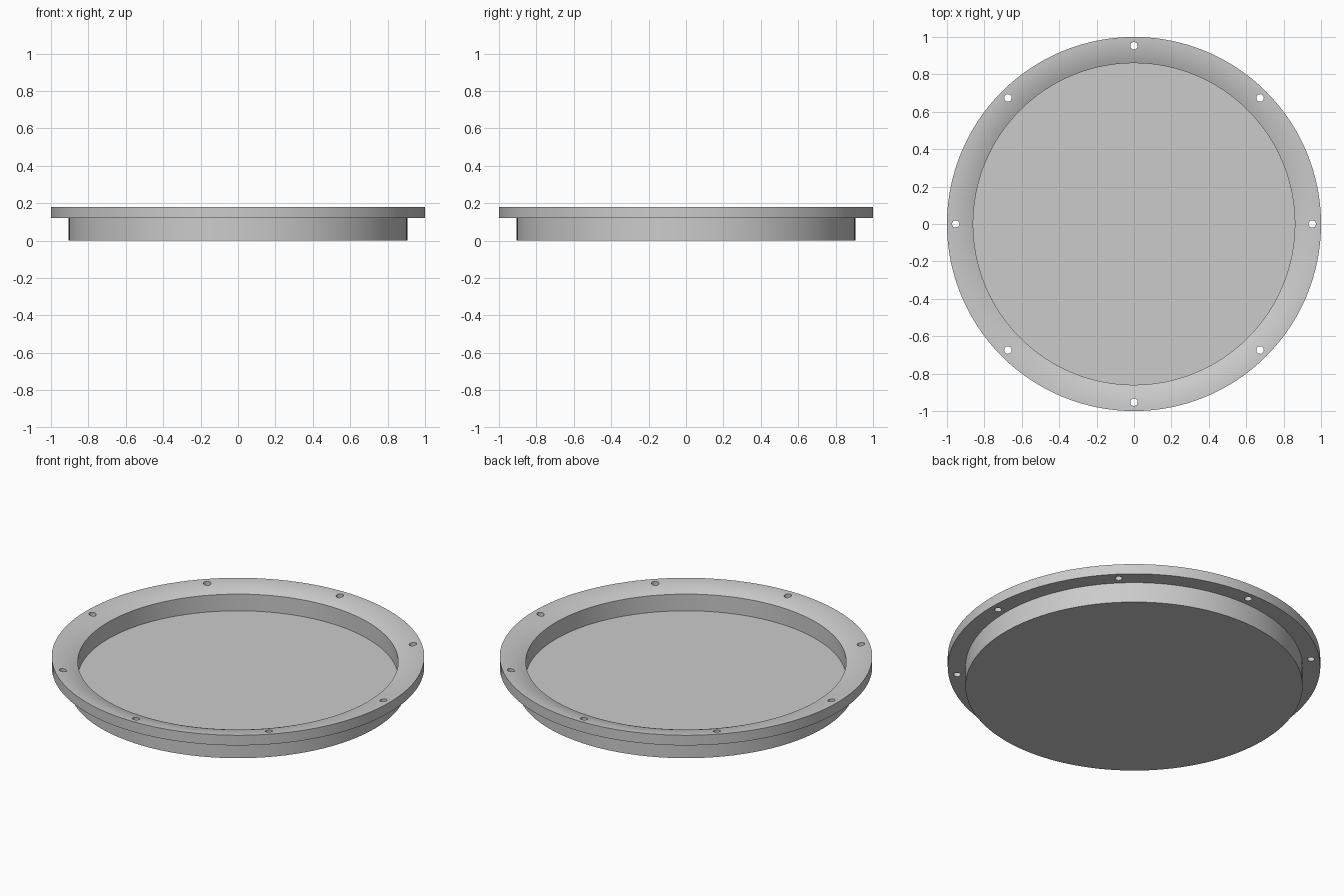
import bpy
import bmesh
import math

if "Cube" in bpy.data.objects:
    bpy.data.objects.remove(bpy.data.objects["Cube"], do_unlink=True)

SEGMENTS = 128
RIM_R, BODY_R, INNER_R = 1.0, 0.905, 0.86
TOP_Z, FLANGE_Z, FLOOR_Z = 0.18, 0.12, 0.05
RIM_DROP, RIM_STEPS = 0.031, 8
HOLES, HOLE_R, HOLE_RING = 8, 0.02, 0.953

grey = bpy.data.materials.new("light grey")
grey.use_nodes = True
colour = (0.6, 0.6, 0.6, 1)
grey.diffuse_color = colour
grey.node_tree.nodes["Principled BSDF"].inputs["Base Color"].default_value = colour


def make_object(name, bm):
    mesh = bpy.data.meshes.new(name)
    bm.to_mesh(mesh)
    bm.free()
    mesh.materials.append(grey)
    obj = bpy.data.objects.new(name, mesh)
    bpy.context.collection.objects.link(obj)
    return obj


# Profile: underside, flange, gently rounded rim, inner wall, floor
profile = [(0, 0), (BODY_R, 0), (BODY_R, FLANGE_Z), (RIM_R, FLANGE_Z)]
for i in range(RIM_STEPS + 1):
    t = i / RIM_STEPS
    profile.append((RIM_R + (INNER_R - RIM_R) * t, TOP_Z - RIM_DROP * t * t))
profile += [(INNER_R, FLOOR_Z), (0, FLOOR_Z)]

# Round flanged pan, turned from the profile
bm = bmesh.new()
verts = [bm.verts.new((r, 0, z)) for r, z in profile]
edges = [bm.edges.new(pair) for pair in zip(verts, verts[1:])]
bmesh.ops.spin(bm, geom=verts + edges, cent=(0, 0, 0), axis=(0, 0, 1),
               angle=math.tau, steps=SEGMENTS, use_duplicate=False)
bmesh.ops.remove_doubles(bm, verts=bm.verts, dist=0.0001)
bmesh.ops.recalc_face_normals(bm, faces=bm.faces)
pan = make_object("flanged_pan", bm)

# Ring of screw-hole cutters
bm = bmesh.new()
for i in range(HOLES):
    a = math.tau * i / HOLES
    made = bmesh.ops.create_cone(bm, cap_ends=True, segments=24,
                                 radius1=HOLE_R, radius2=HOLE_R, depth=0.3)
    bmesh.ops.translate(bm, verts=made["verts"],
                        vec=(HOLE_RING * math.cos(a), HOLE_RING * math.sin(a), FLANGE_Z))
cutters = make_object("hole_cutters", bm)
cutters.hide_render = True

# Cut the holes through the flange
cut = pan.modifiers.new("screw_holes", "BOOLEAN")
cut.operation = "DIFFERENCE"
cut.solver = "EXACT"
cut.object = cutters
bpy.ops.object.select_all(action="DESELECT")
pan.select_set(True)
bpy.context.view_layer.objects.active = pan
bpy.ops.object.modifier_apply(modifier=cut.name)
bpy.data.objects.remove(cutters, do_unlink=True)

bpy.ops.object.shade_smooth_by_angle(angle=math.radians(30))
